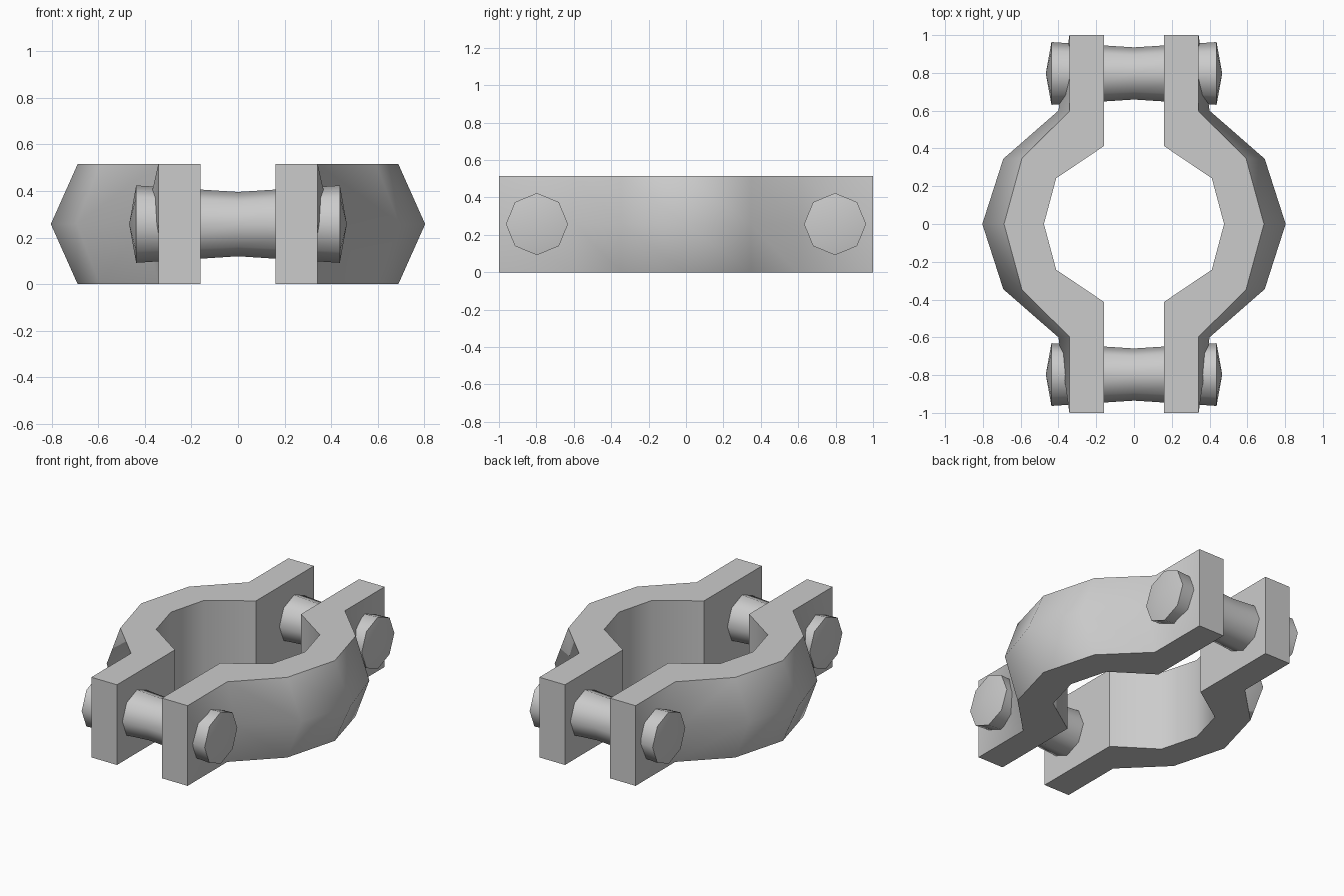
import bpy, bmesh, math

cube = bpy.data.objects.get("Cube")
if cube:
    bpy.data.objects.remove(cube, do_unlink=True)

H = 0.515        # clamp height
MID = H / 2

steel = bpy.data.materials.new("steel_grey")
steel.use_nodes = True
steel.diffuse_color = (0.6, 0.6, 0.6, 1)
steel.node_tree.nodes["Principled BSDF"].inputs["Base Color"].default_value = (0.6, 0.6, 0.6, 1)


def skin(name, rings, cap_ends):
    """Join closed rings of points into one smooth-shaded surface."""
    bm = bmesh.new()
    loops = [[bm.verts.new(p) for p in ring] for ring in rings]
    n = len(loops[0])
    for a, b in zip(loops, loops[1:]):
        for i in range(n):
            j = (i + 1) % n
            bm.faces.new((a[i], a[j], b[j], b[i]))
    if cap_ends:
        bm.faces.new(loops[0])
        bm.faces.new(loops[-1])
    bmesh.ops.remove_doubles(bm, verts=bm.verts, dist=1e-5)
    bmesh.ops.recalc_face_normals(bm, faces=bm.faces)
    mesh = bpy.data.meshes.new(name)
    bm.to_mesh(mesh)
    bm.free()
    mesh.materials.append(steel)
    obj = bpy.data.objects.new(name, mesh)
    bpy.context.collection.objects.link(obj)
    bpy.ops.object.select_all(action='DESELECT')
    obj.select_set(True)
    bpy.context.view_layer.objects.active = obj
    bpy.ops.object.shade_smooth_by_angle(angle=math.radians(52))
    return obj


# Plan stations from flange end to centre: inner, rim and ridge as (x, y)
stations = [
    ((0.16, 1.0), (0.342, 1.0), (0.342, 1.0)),
    ((0.16, 0.412), (0.342, 0.597), (0.40, 0.60)),
    ((0.412, 0.242), (0.593, 0.348), (0.692, 0.345)),
    ((0.477, 0.0), (0.688, 0.0), (0.803, 0.0)),
]
mirrored = [tuple((x, -y) for x, y in s) for s in reversed(stations[:-1])]

# Clamp halves: a five-sided section with a ridge on the outside
for side, label in ((1, "left"), (-1, "right")):
    rings = []
    for inner, rim, ridge in stations + mirrored:
        section = [(inner, 0), (rim, 0), (ridge, MID), (rim, H), (inner, H)]
        rings.append([(side * p[0], p[1], z) for p, z in section])
    skin("clamp_half_" + label, rings, True)

# Bolts: eight-sided, waisted in the middle, with shallow pointed ends
profile = [(-0.467, 0), (-0.437, 0.166), (0, 0.138), (0.437, 0.166), (0.467, 0)]
for y, label in ((-0.797, "front"), (0.797, "back")):
    rings = []
    for x, r in profile:
        rings.append([(x, y + r * math.sin(k * math.pi / 4),
                       MID + r * math.cos(k * math.pi / 4)) for k in range(8)])
    skin("bolt_" + label, rings, False)
